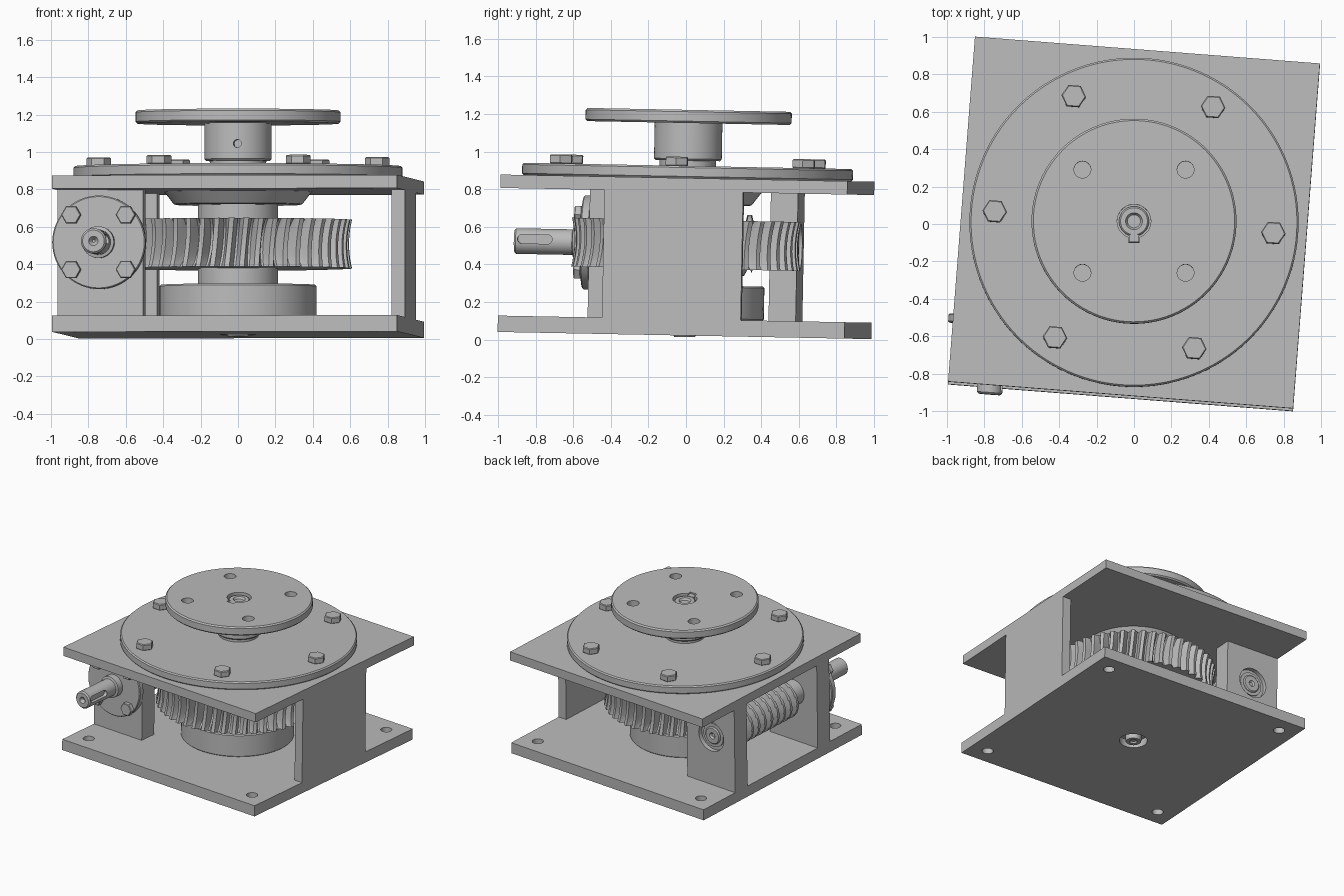
import bpy
import bmesh
from math import sin, cos, pi, tau, sqrt, radians
from mathutils import Matrix, Vector

if "Cube" in bpy.data.objects:
    bpy.data.objects.remove(bpy.data.objects["Cube"])

GREY = bpy.data.materials.new("machined_grey")
GREY.use_nodes = True
GREY.diffuse_color = (0.5, 0.5, 0.5, 1)
GREY.node_tree.nodes["Principled BSDF"].inputs["Base Color"].default_value = (0.5, 0.5, 0.5, 1)

# Main dimensions in the machine's own frame
HALF = 0.925            # half side of the plates
AXIS_X, AXIS_Z = -0.70, 0.485   # worm axis
TURN = radians(4.45)
PLACE = (Matrix.Translation((0, -0.008, 0.022))
         @ Matrix.Rotation(radians(-1.1), 4, 'X') @ Matrix.Rotation(-TURN, 4, 'Z'))
parts = []


def finish(name, bm):
    bmesh.ops.recalc_face_normals(bm, faces=bm.faces)
    mesh = bpy.data.meshes.new(name)
    bm.to_mesh(mesh)
    bm.free()
    mesh.materials.append(GREY)
    obj = bpy.data.objects.new(name, mesh)
    bpy.context.collection.objects.link(obj)
    parts.append(obj)
    return obj


def box(name, x, y, z, turn=0):
    bm = bmesh.new()
    size = (x[1] - x[0], y[1] - y[0], z[1] - z[0])
    mid = Vector((sum(x), sum(y), sum(z))) / 2
    bmesh.ops.create_cube(bm, size=1, matrix=Matrix.Rotation(turn, 4, 'Z')
                          @ Matrix.Translation(mid) @ Matrix.Diagonal((*size, 1)))
    return finish(name, bm)


def loft(name, rows):
    """Join closed rings of points and cap both ends."""
    bm = bmesh.new()
    rings = [[bm.verts.new(p) for p in row] for row in rows]
    n = len(rings[0])
    for a, b in zip(rings, rings[1:]):
        for i in range(n):
            j = (i + 1) % n
            bm.faces.new((a[i], a[j], b[j], b[i]))
    bm.faces.new(rings[0])
    bm.faces.new(rings[-1])
    return finish(name, bm)


def lathe(name, profile, x=0, y=0, z=0, axis='Z', seg=64):
    """Turn (radius, height) pairs about an axis through the given point."""
    rows = []
    for r, h in profile:
        ring = [(r * cos(tau * i / seg), r * sin(tau * i / seg)) for i in range(seg)]
        if axis == 'Z':
            rows.append([(x + u, y + v, z + h) for u, v in ring])
        else:
            rows.append([(x + u, y + h, z + v) for u, v in ring])
    return loft(name, rows)


def rod(name, r, a, b, chamfer=0, **kw):
    pts = [(r, a), (r, b)]
    if chamfer:
        pts = [(r - chamfer, a), (r, a + chamfer), (r, b - chamfer), (r - chamfer, b)]
    return lathe(name, pts, **kw)


def cut(obj, *cutters):
    for c in cutters:
        c.hide_render = True
        m = obj.modifiers.new("cut", 'BOOLEAN')
        m.operation, m.solver, m.object = 'DIFFERENCE', 'EXACT', c
    graph = bpy.context.evaluated_depsgraph_get()
    mesh = bpy.data.meshes.new_from_object(obj.evaluated_get(graph))
    obj.modifiers.clear()
    obj.data = mesh
    for c in cutters:
        parts.remove(c)
        bpy.data.objects.remove(c)


def around(radius, count, start=0):
    return [(radius * cos(start + tau * i / count), radius * sin(start + tau * i / count))
            for i in range(count)]


# Base and top plates
SIDE = (-HALF, HALF)
base = box("base_plate", SIDE, SIDE, (0, 0.087))
cut(base, rod("cutter", 0.105, -0.05, 0.06),
    *[rod("cutter", 0.042, -0.1, 0.2, x=sx * 0.785, y=sy * 0.785, seg=32)
      for sx in (-1, 1) for sy in (-1, 1)])
box("top_plate", SIDE, SIDE, (0.766, 0.837))

# Supports: one plain wall and two worm bearing blocks
box("side_wall", (0.853, HALF), (-0.37, 0.37), (0.087, 0.766))
for name, y in (("front_bearing_block", (-0.555, -0.41)), ("back_bearing_block", (0.41, 0.555))):
    block = box(name, (-HALF, -0.465), y, (0.087, 0.766))
    if y[0] > 0:
        cut(block, rod("cutter", 0.12, 0.52, 0.7, x=AXIS_X, z=AXIS_Z, axis='Y'))

# Bearing housings and the vertical shaft
rod("lower_housing", 0.42, 0.085, 0.268, 0.008)
lathe("upper_housing", [(0.33, 0.695), (0.345, 0.70), (0.395, 0.766)])
lathe("main_shaft", [(0.02, 0.005), (0.03, -0.008), (0.055, -0.008), (0.06, 0), (0.06, 0.2),
                     (0.215, 0.2), (0.215, 0.71), (0.15, 0.71), (0.15, 0.94), (0.08, 0.94),
                     (0.08, 1.178), (0.072, 1.186), (0.045, 1.186), (0.035, 1.17)])

# Bolted cover
rod("cover_disc", 0.88, 0.837, 0.902, 0.009, seg=128)
for i, (x, y) in enumerate(around(0.747, 6)):
    rod(f"cover_bolt_{i + 1}", 0.066, 0.9, 0.95, 0.006, x=x, y=y, seg=6)

# Output flange with hub, bore, keyway and holes
flange = lathe("output_flange", [(0.17, 0.93), (0.18, 0.94), (0.18, 1.13), (0.538, 1.13),
                                 (0.548, 1.14), (0.548, 1.19), (0.538, 1.2)], seg=96)
cut(flange, rod("cutter", 0.09, 1.16, 1.3),
    box("cutter", (-0.03, 0.03), (-0.115, 0), (1.165, 1.3), TURN),
    rod("cutter", 0.021, -0.3, -0.12, x=0.01, z=1.02, axis='Y', seg=24),
    *[rod("cutter", 0.045, 1, 1.3, x=x, y=y, seg=32)
      for x, y in around(0.39, 4, pi / 4 + TURN)])
box("flange_key", (-0.028, 0.028), (-0.112, -0.07), (1.16, 1.19), TURN)

# Worm wheel: throated rim whose tooth gaps deepen toward the middle
TEETH, WIDE, STEPS = 48, 0.13, 12
SHAPE = (1, 1, 1, 0.65, 0.3, 0, 0, 0, 0.3, 0.65, 1, 1)
rows = []
rim_count = TEETH * STEPS


def circle(r, z):
    return [(r * cos(tau * i / rim_count), r * sin(tau * i / rim_count), z) for i in range(rim_count)]


rows.append(circle(0.5, AXIS_Z - WIDE))
for k in range(11):
    dz = WIDE * (k / 5 - 1)
    tip = 0.61 - 0.016 * (1 - (dz / WIDE) ** 2)
    root = min(tip, 0.70 - sqrt(0.178 ** 2 - dz ** 2))
    ring = []
    for i in range(rim_count):
        r = root + (tip - root) * SHAPE[i % STEPS]
        a = tau * i / rim_count + dz * 0.16
        ring.append((r * cos(a), r * sin(a), AXIS_Z + dz))
    rows.append(ring)
rows.append(circle(0.5, AXIS_Z + WIDE))
loft("worm_wheel", rows)

# Worm with helical thread
PITCH, LONG, SEG = 0.075, 0.3, 48
rows = []
for k in range(97):
    y = LONG * (k / 48 - 1)
    ring = []
    for i in range(SEG):
        t = (y / PITCH + i / SEG) % 1
        ridge = min(1, max(0, 2 - abs(t - 0.5) * 6))
        r = 0.112 + 0.05 * (1 - ridge)
        a = tau * i / SEG
        ring.append((AXIS_X + r * cos(a), y, AXIS_Z + r * sin(a)))
    rows.append(ring)
loft("worm", rows)

# Worm shaft with end centres and a round-ended keyway
ON_AXIS = dict(x=AXIS_X, z=AXIS_Z, axis='Y')
shaft = lathe("worm_shaft", [(0.008, -0.945), (0.025, -0.97), (0.058, -0.97), (0.068, -0.96),
                             (0.068, -0.66), (0.085, -0.655), (0.085, -0.5), (0.1, -0.5),
                             (0.1, 0.45), (0.07, 0.45), (0.07, 0.535), (0.062, 0.543),
                             (0.025, 0.543), (0.01, 0.525)], **ON_AXIS)
slot = box("cutter", (AXIS_X + 0.042, AXIS_X + 0.1), (-0.95, -0.765),
           (AXIS_Z - 0.012, AXIS_Z + 0.036))
bm = bmesh.new()
bm.from_mesh(slot.data)
bmesh.ops.bevel(bm, geom=[e for e in bm.edges
                          if abs(e.verts[0].co.x - e.verts[1].co.x) > 0.03],
                offset=0.0235, segments=6, profile=0.5, affect='EDGES')
bm.to_mesh(slot.data)
bm.free()
cut(shaft, slot)
rod("back_bearing_ring", 0.095, 0.515, 0.53, **ON_AXIS)

# Bolted worm end cover
rod("worm_end_cover", 0.25, -0.603, -0.555, 0.006, **ON_AXIS)
for i, (x, z) in enumerate(around(0.207, 4, pi / 4)):
    rod(f"end_cover_bolt_{i + 1}", 0.053, -0.64, -0.6, 0.005,
        x=AXIS_X + x, z=AXIS_Z + z, axis='Y', seg=6)

# Shade and set the whole machine at its slight lean
bpy.ops.object.select_all(action='DESELECT')
for obj in parts:
    obj.matrix_world = PLACE
    obj.select_set(True)
bpy.context.view_layer.objects.active = parts[0]
bpy.ops.object.shade_smooth_by_angle(angle=radians(30))
